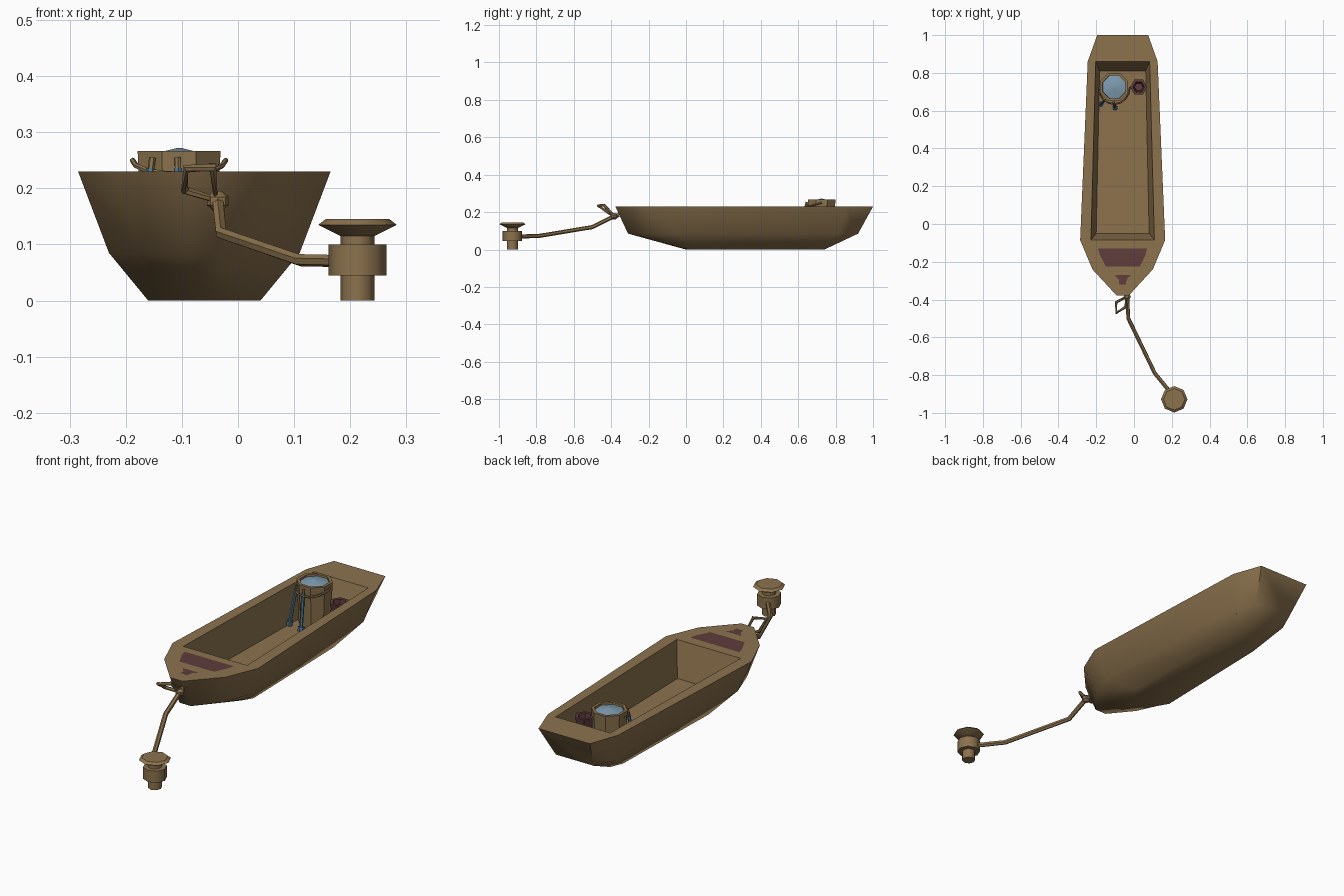
import bpy, bmesh, math
from mathutils import Vector

cube = bpy.data.objects.get("Cube")
if cube:
    bpy.data.objects.remove(cube, do_unlink=True)


def make_material(name, rgb):
    mat = bpy.data.materials.new(name)
    mat.use_nodes = True
    mat.diffuse_color = (*rgb, 1)
    bsdf = next(n for n in mat.node_tree.nodes if n.type == 'BSDF_PRINCIPLED')
    bsdf.inputs["Base Color"].default_value = (*rgb, 1)
    return mat


WOOD = make_material("brown wood", (0.262, 0.171, 0.076))
RED = make_material("dark red", (0.115, 0.045, 0.045))
WATER = make_material("pale blue water", (0.21, 0.33, 0.43))
STEEL = make_material("blue steel", (0.08, 0.17, 0.26))


def finish(name, bm, mat, angle=None):
    bmesh.ops.recalc_face_normals(bm, faces=bm.faces)
    mesh = bpy.data.meshes.new(name)
    bm.to_mesh(mesh)
    bm.free()
    mesh.materials.append(mat)
    obj = bpy.data.objects.new(name, mesh)
    bpy.context.collection.objects.link(obj)
    if angle:
        bpy.ops.object.select_all(action='DESELECT')
        obj.select_set(True)
        bpy.context.view_layer.objects.active = obj
        bpy.ops.object.shade_smooth_by_angle(angle=math.radians(angle))
    return obj


def bridge(bm, a, b):
    for i in range(len(a)):
        j = (i + 1) % len(a)
        bm.faces.new((a[i], a[j], b[j], b[i]))


def turned(name, centre, profile, mat, sides=8, angle=40, turn=0.0):
    """Closed solid turned from (radius, z) points."""
    bm = bmesh.new()
    rings = []
    for r, z in profile:
        ring = []
        for i in range(sides):
            t = 2 * math.pi * i / sides + turn
            ring.append(bm.verts.new((centre[0] + r * math.cos(t),
                                      centre[1] + r * math.sin(t), z)))
        rings.append(ring)
    for a, b in zip(rings, rings[1:]):
        bridge(bm, a, b)
    bm.faces.new(rings[0])
    bm.faces.new(rings[-1])
    return finish(name, bm, mat, angle)


def tube(name, points, radius, mat, sides=6, closed=False):
    """Mitred tube along a path."""
    pts = [Vector(p) for p in points]
    n = len(pts)
    bm = bmesh.new()
    rings = []
    for i, p in enumerate(pts):
        before = pts[i - 1] if i or closed else p
        after = pts[(i + 1) % n] if i < n - 1 or closed else p
        d = (p - before).normalized() + (after - p).normalized()
        d.normalize()
        u = d.cross(Vector((0.3, 0.2, 1))).normalized()
        v = d.cross(u)
        rings.append([bm.verts.new(p + radius * (u * math.cos(t) + v * math.sin(t)))
                      for t in (2 * math.pi * k / sides for k in range(sides))])
    for a, b in zip(rings, rings[1:]):
        bridge(bm, a, b)
    if closed:
        bridge(bm, rings[-1], rings[0])
    else:
        bm.faces.new(rings[0])
        bm.faces.new(rings[-1])
    return finish(name, bm, mat, 40)


# Hull: three mirrored outlines of (half width, y), then the open well
MID_X = -0.06
DECK = 0.23


def outline(bm, z, half):
    right = [bm.verts.new((MID_X + w, y, z)) for w, y in half]
    left = [bm.verts.new((MID_X - w, y, z)) for w, y in reversed(half)]
    return right + left


bm = bmesh.new()
keel = outline(bm, 0, [(.06, .74), (.085, .68), (.1, .06), (.07, .01), (.02, 0)])
chine = outline(bm, .085, [(.1, .92), (.145, .82), (.17, -.06), (.12, -.2), (.03, -.31)])
top = outline(bm, DECK, [(.135, 1), (.185, .86), (.225, -.085), (.16, -.24), (.033, -.378)])
lip = outline(bm, DECK, [(.143, .86), (.168, -.085)])
floor = outline(bm, .065, [(.122, .81), (.14, -.05)])
bridge(bm, keel, chine)
bridge(bm, chine, top)
bridge(bm, lip, floor)
bm.faces.new(keel)
bm.faces.new(floor)
bm.faces.new((top[0], top[1], lip[0]))
bm.faces.new((top[9], lip[3], top[8]))
bm.faces.new((top[1], top[2], lip[1], lip[0]))
bm.faces.new((top[8], lip[3], lip[2], top[7]))
bm.faces.new((top[0], lip[0], lip[3], top[9]))
bm.faces.new(top[2:8] + [lip[2], lip[1]])
finish("hull", bm, WOOD, 60)

# Red stains on the fore deck
for name, half in (("large_deck_stain", [(.13, -.13), (.12, -.165), (.09, -.225)]),
                   ("small_deck_stain", [(.042, -.27), (.02, -.295), (.018, -.32)])):
    bm = bmesh.new()
    bm.faces.new(outline(bm, DECK + .002, half))
    finish(name, bm, RED)

# Bucket with water and a drooping handle
BUCKET = (-.105, .725)
turned("bucket", BUCKET, [(.07, .066), (.08, .267), (.066, .267), (.064, .24)], WOOD,
       turn=math.pi / 8)
turned("bucket_water", BUCKET, [(.065, .25), (.065, .258), (.004, .272)], WATER,
       turn=math.pi / 8)
arc = [math.pi * (1 + k / 8) for k in range(9)]
tube("bucket_handle", [(BUCKET[0] + .083 * math.cos(t), BUCKET[1] + .09 * math.sin(t),
                        .25 + .025 * math.sin(t)) for t in arc], .005, WOOD)

# Cup beside the bucket
turned("cup", (.025, .725), [(.036, .066), (.028, .12), (.045, .2), (.03, .2), (.022, .13)],
       RED, sides=6, angle=30)

# Two tools leaning on the bucket
for name, foot, head in (("left_tool", (-.10, .615, .07), (-.107, .642, .235)),
                         ("right_tool", (-.175, .635, .07), (-.155, .655, .235))):
    a, b = Vector(foot), Vector(head)
    tube(name + "_shaft", [a, b], .008, STEEL)
    tube(name + "_foot", [a, a.lerp(b, .12)], .014, STEEL)
    tube(name + "_tip", [b, b.lerp(a, -.12)], .006, WOOD)

# Mooring rope with a knot and loop at the bow
tube("mooring_rope", [(-.04, -.36, .185), (-.035, -.4, .17), (-.03, -.5, .12),
                      (.11, -.79, .072), (.2, -.9, .07)], .011, WOOD)
tube("rope_loop", [(-.04, -.385, .18), (-.095, -.415, .197), (-.093, -.47, .235),
                   (-.045, -.44, .238)], .008, WOOD, closed=True)
turned("rope_knot", (-.036, -.385), [(.008, .16), (.019, .17), (.019, .185), (.008, .195)],
       WOOD)

# Mooring post
POST = (.213, -.928)
turned("post_shaft", POST, [(.03, 0), (.03, .12)], WOOD, angle=50)
turned("post_drum", POST, [(.052, .045), (.052, .1)], WOOD, angle=50)
turned("post_cap", POST, [(.03, .115), (.07, .135), (.057, .145)], WOOD, angle=30)
